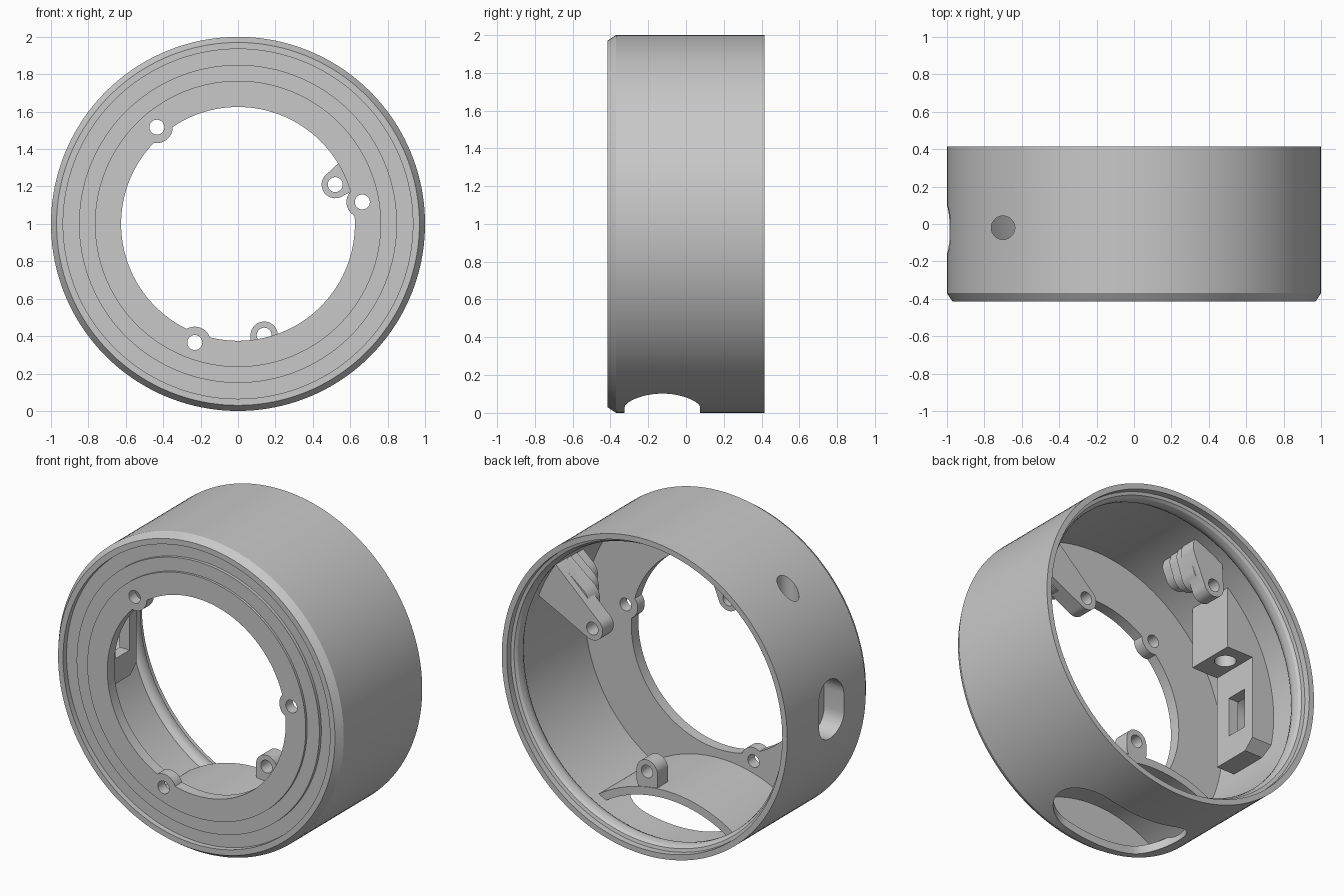
import bpy, bmesh, math
from mathutils import Vector

cube = bpy.data.objects.get("Cube")
if cube:
    bpy.data.objects.remove(cube)

grey = bpy.data.materials.new("satin_grey")
grey.use_nodes = True
colour = (0.58, 0.58, 0.58, 1)
grey.diffuse_color = colour
grey.node_tree.nodes["Principled BSDF"].inputs["Base Color"].default_value = colour


def finish_mesh(name, bm):
    bmesh.ops.recalc_face_normals(bm, faces=bm.faces)
    mesh = bpy.data.meshes.new(name)
    bm.to_mesh(mesh)
    bm.free()
    mesh.materials.append(grey)
    obj = bpy.data.objects.new(name, mesh)
    obj.location.z = 1
    bpy.context.collection.objects.link(obj)
    return obj


def lathe(name, profile, steps=160):
    """Closed (radius, y) profile turned around the y axis."""
    bm = bmesh.new()
    rings = []
    for i in range(steps):
        a = math.tau * i / steps
        rings.append([bm.verts.new((r * math.cos(a), y, r * math.sin(a))) for r, y in profile])
    n = len(profile)
    for i in range(steps):
        a, b = rings[i], rings[(i + 1) % steps]
        for j in range(n):
            k = (j + 1) % n
            bm.faces.new((a[j], a[k], b[k], b[j]))
    return finish_mesh(name, bm)


def prism(name, points, axis, lo, hi):
    """Extrude a flat outline along one axis."""
    place = {"x": lambda u, w, t: (t, u, w),
             "y": lambda u, w, t: (u, t, w),
             "z": lambda u, w, t: (u, w, t)}[axis]
    bm = bmesh.new()
    a = [bm.verts.new(place(u, w, lo)) for u, w in points]
    b = [bm.verts.new(place(u, w, hi)) for u, w in points]
    bm.faces.new(a)
    bm.faces.new(b)
    for i in range(len(a)):
        k = (i + 1) % len(a)
        bm.faces.new((a[i], a[k], b[k], b[i]))
    return finish_mesh(name, bm)


def arc(c, r, start, end, steps):
    return [(c[0] + r * math.cos(start + (end - start) * i / (steps - 1)),
             c[1] + r * math.sin(start + (end - start) * i / (steps - 1))) for i in range(steps)]


def capsule(p, q, rp, rq):
    """Outline with a round end at p and at q."""
    h = math.atan2(q[1] - p[1], q[0] - p[0])
    half = math.pi / 2
    return arc(q, rq, h - half, h + half, 20) + arc(p, rp, h + half, h + 3 * half, 20)


def disc(p, r, steps=40):
    return arc(p, r, 0, math.tau, steps + 1)[:-1]


def rect(u0, u1, w0, w1):
    return [(u0, w0), (u1, w0), (u1, w1), (u0, w1)]


def combine(obj, tool, operation):
    mod = obj.modifiers.new("combine", "BOOLEAN")
    mod.operation, mod.solver, mod.object = operation, "EXACT", tool
    bpy.ops.object.select_all(action="DESELECT")
    bpy.context.view_layer.objects.active = obj
    obj.select_set(True)
    bpy.ops.object.modifier_apply(modifier=mod.name)
    bpy.data.objects.remove(tool)


def add_inside(obj):
    """Trim an inner part to the round wall and join it to the housing."""
    combine(obj, prism("trim", disc((0, 0), 0.975, 128), "y", -0.5, 0.5), "INTERSECT")
    combine(body, obj, "UNION")


# Ring housing: chamfered front, grooved face plate, thin wall, rounded bead inside the rear lip
body = lathe("ring_housing", [
    (0.625, -0.415), (0.765, -0.415), (0.765, -0.40), (0.85, -0.40), (0.85, -0.38),
    (0.935, -0.38), (0.935, -0.415), (0.97, -0.415), (1.0, -0.37), (1.0, 0.415),
    (0.965, 0.415), (0.965, 0.375), (0.945, 0.37), (0.932, 0.355), (0.925, 0.33),
    (0.928, 0.305), (0.938, 0.285), (0.95, 0.275), (0.95, -0.345), (0.625, -0.345)])

# Long slot through the floor
slot = capsule((-0.24, -0.125), (0.24, -0.125), 0.2, 0.2)
combine(body, prism("floor_slot", slot, "z", -1.2, -0.75), "DIFFERENCE")

# Inner side block: thick upper part over a thin panel
block = prism("side_block", rect(-0.98, -0.605, 0.34, 0.9), "y", -0.2, 0.115)
panel = prism("side_panel", [(-0.2, -0.25), (0.05, -0.25), (0.115, -0.19), (0.115, 0.4),
                             (-0.2, 0.4)], "x", -0.98, -0.79)
combine(block, panel, "UNION")
add_inside(block)

# Thin arched vault over the floor slot, open at the back
arch_centre, spread = (0, -1.53), 0.8
outer = arc(arch_centre, 0.85, math.pi / 2 - spread, math.pi / 2 + spread, 40)
inner = arc(arch_centre, 0.80, math.pi / 2 + spread, math.pi / 2 - spread, 40)
add_inside(prism("slot_vault", outer + inner, "y", -0.37, 0.195))

# Screw bosses on the face plate, a third of a turn apart
plate_screws = [(0.675 * math.cos(math.radians(a)), 0.675 * math.sin(math.radians(a)))
                for a in (10, 130, 250)]
for p in plate_screws:
    combine(body, prism("boss", disc(p, 0.085), "y", -0.415, -0.345), "UNION")

# Mounting arms flaring into the wall, stepped forward in short gussets towards it
arms = [((0.52, 0.21), (0.85, 0.44), 0.13), ((-0.435, 0.65), (-0.39, 0.85), 0.11)]
for p, q, r in arms:
    add_inside(prism("arm", capsule(p, q, 0.073, r), "y", 0.085, 0.195))
    for reach, front in ((0.5, 0.04), (0.65, -0.03), (0.8, -0.1)):
        start = Vector(p).lerp(Vector(q), reach)
        width = r * (1.15 - reach * 0.4)
        add_inside(prism("gusset", capsule(start, q, width * 0.9, width), "y", front, 0.15))

# Boss standing on the vault
vault_screw = (0.14, -0.595)
combine(body, prism("vault_boss", capsule(vault_screw, (0.14, -0.66), 0.073, 0.073),
                    "y", 0.085, 0.19), "UNION")

# Screw holes
for p in plate_screws:
    combine(body, prism("hole", disc(p, 0.04), "y", -0.6, -0.2), "DIFFERENCE")
for p in [arms[0][0], arms[1][0], vault_screw]:
    combine(body, prism("hole", disc(p, 0.04), "y", 0.0, 0.3), "DIFFERENCE")

# Side slot and window, and the vertical cable hole
side = capsule((-0.03, -0.045), (-0.03, 0.075), 0.125, 0.125)
combine(body, prism("side_slot", side, "x", -1.2, -0.86), "DIFFERENCE")
combine(body, prism("window", rect(-0.095, 0.045, -0.09, 0.16), "x", -1.0, -0.7), "DIFFERENCE")
combine(body, prism("cable_hole", disc((-0.7, -0.02), 0.063), "z", 0.25, 1.1), "DIFFERENCE")

bpy.ops.object.select_all(action="DESELECT")
body.select_set(True)
bpy.context.view_layer.objects.active = body
bpy.ops.object.shade_smooth_by_angle(angle=math.radians(25))
